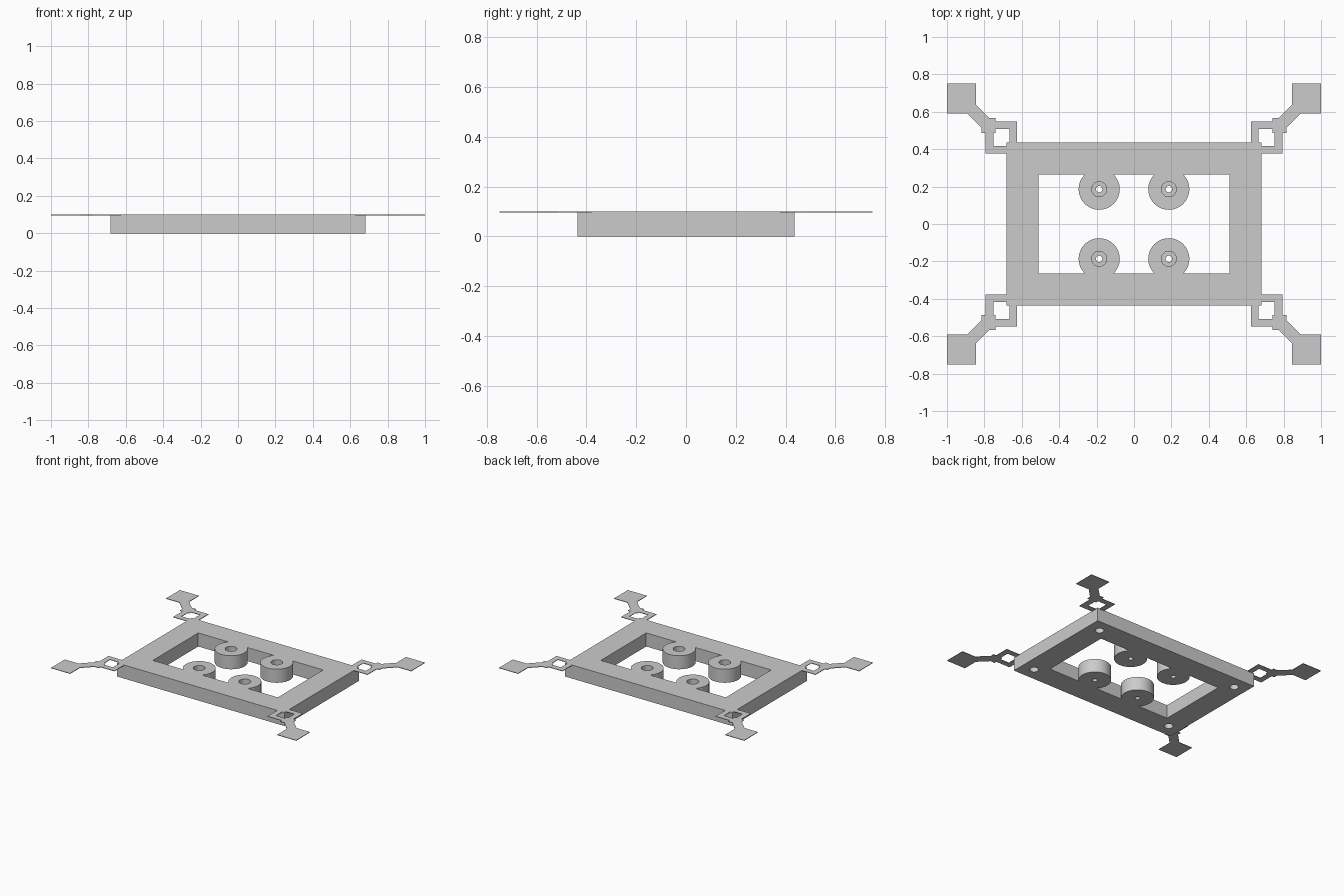
import bpy
import bmesh

HEIGHT = 0.1
SIGNS = [(sx, sy) for sx in (-1, 1) for sy in (-1, 1)]

if "Cube" in bpy.data.objects:
    bpy.data.objects.remove(bpy.data.objects["Cube"], do_unlink=True)

grey = bpy.data.materials.new("plain grey")
grey.use_nodes = True
grey.diffuse_color = (0.6, 0.6, 0.6, 1)
grey.node_tree.nodes["Principled BSDF"].inputs["Base Color"].default_value = (0.6, 0.6, 0.6, 1)


def box(name, half_x, half_y, z0, z1):
    bpy.ops.mesh.primitive_cube_add(size=2, location=(0, 0, (z0 + z1) / 2))
    ob = bpy.context.object
    ob.name = name
    ob.scale = (half_x, half_y, (z1 - z0) / 2)
    bpy.ops.object.transform_apply(location=True, scale=True)
    return ob


def cylinder(name, x, y, radius, z0, z1, sides=48):
    bpy.ops.mesh.primitive_cylinder_add(vertices=sides, radius=radius, depth=z1 - z0,
                                        location=(x, y, (z0 + z1) / 2))
    ob = bpy.context.object
    ob.name = name
    return ob


def combine(target, tool, operation):
    mod = target.modifiers.new(operation.lower(), 'BOOLEAN')
    mod.operation = operation
    mod.solver = 'EXACT'
    mod.object = tool
    bpy.ops.object.select_all(action='DESELECT')
    target.select_set(True)
    bpy.context.view_layer.objects.active = target
    bpy.ops.object.modifier_apply(modifier=mod.name)
    bpy.data.objects.remove(tool, do_unlink=True)


# Rectangular frame with an open middle
frame = box("frame", 0.682, 0.435, 0, HEIGHT)
combine(frame, box("opening_cutter", 0.51, 0.265, -0.1, 0.2), 'DIFFERENCE')

# Four round bosses fused to the inner edges
for sx, sy in SIGNS:
    combine(frame, cylinder("boss", sx * 0.186, sy * 0.186, 0.11, 0, HEIGHT), 'UNION')

# Counterbored boss holes, and blind holes under the frame corners
for sx, sy in SIGNS:
    x, y = sx * 0.186, sy * 0.186
    for radius, bottom in ((0.04, 0.02), (0.017, -0.1)):
        combine(frame, cylinder("bore_cutter", x, y, radius, bottom, 0.2, 32), 'DIFFERENCE')
    combine(frame, cylinder("blind_cutter", sx * 0.587, sy * 0.34, 0.03, -0.1, 0.08, 32), 'DIFFERENCE')

frame.data.materials.clear()
frame.data.materials.append(grey)
bpy.ops.object.shade_smooth_by_angle()

# Thin corner tab: bent loop at the frame corner, diagonal arm and square pad
TAB = [(0.625, 0.435), (0.625, 0.548), (0.74, 0.548), (0.74, 0.567), (0.775, 0.567),
       (0.845, 0.637), (0.845, 0.75), (1, 0.75), (1, 0.59), (0.89, 0.59),
       (0.815, 0.515), (0.815, 0.487), (0.793, 0.487), (0.793, 0.377), (0.682, 0.377),
       (0.682, 0.417), (0.752, 0.417), (0.752, 0.487), (0.74, 0.487), (0.74, 0.508),
       (0.665, 0.508), (0.665, 0.435)]
for sx, sy in SIGNS:
    bm = bmesh.new()
    face = bm.faces.new([bm.verts.new((sx * x, sy * y, HEIGHT - 0.004)) for x, y in TAB])
    top = bmesh.ops.extrude_face_region(bm, geom=[face])["geom"]
    bmesh.ops.translate(bm, vec=(0, 0, 0.004),
                        verts=[v for v in top if isinstance(v, bmesh.types.BMVert)])
    bmesh.ops.recalc_face_normals(bm, faces=bm.faces)
    side = ("back" if sy > 0 else "front") + ("_left" if sx > 0 else "_right")
    mesh = bpy.data.meshes.new(side + "_tab")
    bm.to_mesh(mesh)
    bm.free()
    mesh.materials.append(grey)
    bpy.context.collection.objects.link(bpy.data.objects.new(side + "_tab", mesh))
